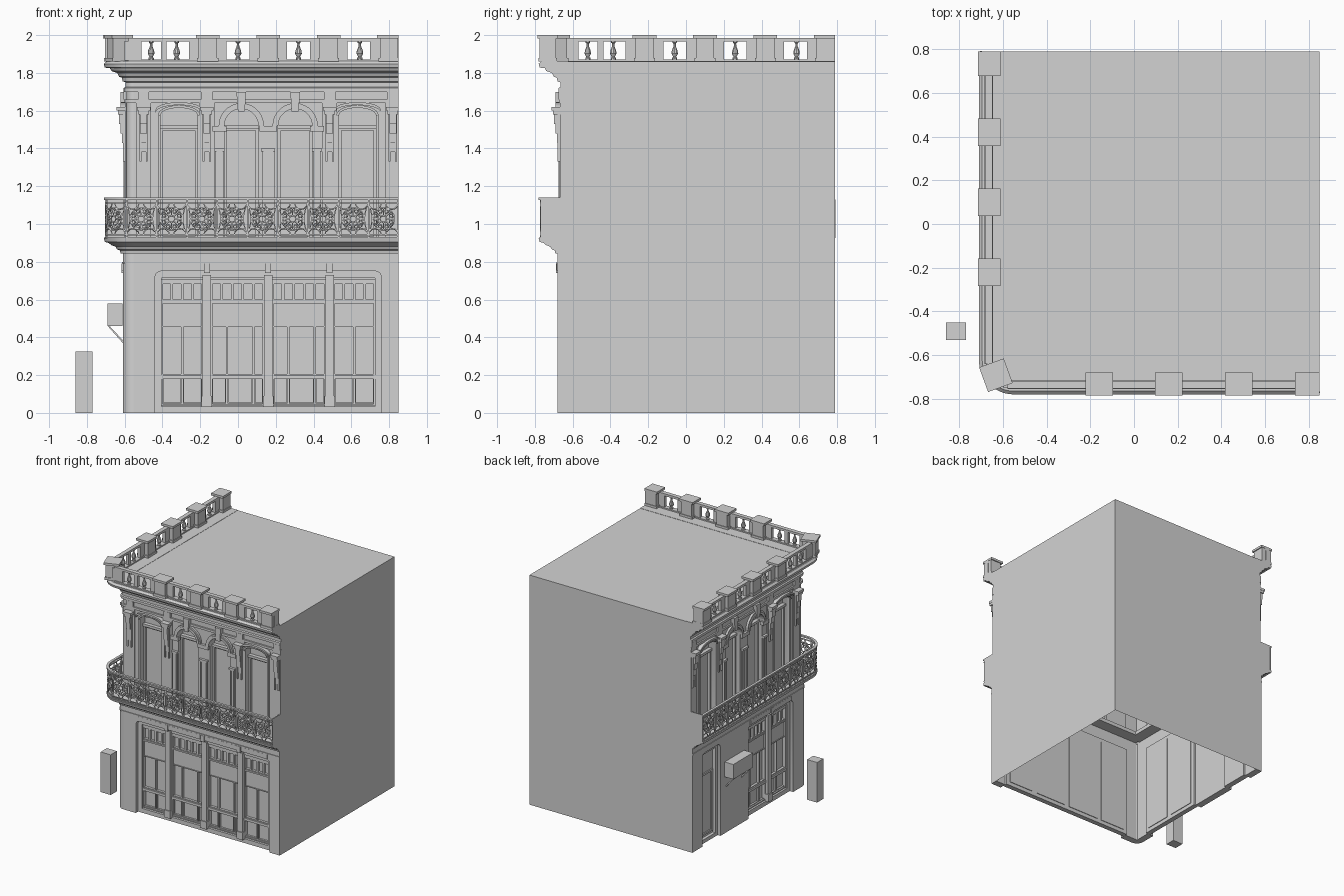
import bpy, bmesh, math
from mathutils import Vector

if "Cube" in bpy.data.objects:
    bpy.data.objects.remove(bpy.data.objects["Cube"])

parts = {}
CX, CY, CR = -0.55, -0.62, 0.06      # rounded street corner of the building
FRONT, LEFT = 0, 1
BOTH = (FRONT, LEFT)
pi = math.pi

def get(name):
    return parts.setdefault(name, bmesh.new())

def place(side, u, n, z):
    # u along the facade from its centre, n outward from the wall face
    return Vector((0.16 + u, -0.68 - n, z)) if side == FRONT else Vector((-0.61 - n, 0.10 + u, z))

def loft(bm, rings, closed=False, caps=True):
    vs = [[bm.verts.new(p) for p in r] for r in rings]
    m = len(vs[0])
    for i in range(len(vs) if closed else len(vs) - 1):
        a, b = vs[i], vs[(i + 1) % len(vs)]
        for j in range(m):
            bm.faces.new((a[j], a[(j + 1) % m], b[(j + 1) % m], b[j]))
    if caps and not closed:
        bm.faces.new(vs[0])
        bm.faces.new(vs[-1][::-1])

def prism(name, side, pts, n0, n1):
    loft(get(name), [[place(side, u, n, z) for u, z in pts] for n in (n0, n1)])

def box(name, side, u0, u1, n0, n1, z0, z1):
    prism(name, side, [(u0, z0), (u1, z0), (u1, z1), (u0, z1)], n0, n1)

def sweep(name, prof, arc_only=False):
    # run an (n, z) profile around both street facades
    rings = []
    if not arc_only:
        rings.append([(0.85, CY - CR - n, z) for n, z in prof])
    for k in range(11):
        t = 1.5 * pi - k * pi / 20
        rings.append([(CX + (CR + n) * math.cos(t), CY + (CR + n) * math.sin(t), z) for n, z in prof])
    if not arc_only:
        rings.append([(CX - CR - n, 0.79, z) for n, z in prof])
    loft(get(name), rings)

def rect(n0, n1, z0, z1):
    return [(n0, z0), (n1, z0), (n1, z1), (n0, z1)]

def arch(c, w, spring, rise, k=14):
    return [(c - w * math.cos(pi * i / k), spring + rise * math.sin(pi * i / k)) for i in range(k + 1)]

def comb(name, side, u0, u1, z0, z1, holes, n0, n1):
    # wall with openings that reach its foot
    pts = [(u0, z0)]
    for h in holes:
        pts += [(h[0][0], z0)] + h + [(h[-1][0], z0)]
    prism(name, side, pts + [(u1, z0), (u1, z1), (u0, z1)], n0, n1)

def frame(name, side, u0, u1, z0, z1, w, n0, n1):
    box(name, side, u0, u0 + w, n0, n1, z0, z1)
    box(name, side, u1 - w, u1, n0, n1, z0, z1)
    box(name, side, u0 + w, u1 - w, n0, n1, z0, z0 + w)
    box(name, side, u0 + w, u1 - w, n0, n1, z1 - w, z1)

def soft_hole(u0, u1, top, r=0.03):
    return [(u0, top - r), (u0 + r * 0.3, top - r * 0.3), (u0 + r, top),
            (u1 - r, top), (u1 - r * 0.3, top - r * 0.3), (u1, top - r)]

# plain party walls and roof, open underneath
bm = get("party_walls_and_roof")
for quad in ([(.85, -.66, 0), (.85, .79, 0), (.85, .79, 1.86), (.85, -.66, 1.86)],
             [(.85, .79, 0), (-.59, .79, 0), (-.59, .79, 1.86), (.85, .79, 1.86)],
             [(-.61, -.66, 1.86), (.85, -.66, 1.86), (.85, .79, 1.86), (-.61, .79, 1.86)]):
    bm.faces.new([bm.verts.new(p) for p in quad])

# ground floor walls
comb("ground_wall", FRONT, -0.71, 0.69, 0, 0.86, [soft_hole(-0.60, 0.60, 0.75)], 0, -0.055)
comb("ground_wall", LEFT, -0.72, 0.69, 0, 0.86,
     [soft_hole(-0.60, -0.03, 0.75), soft_hole(0.33, 0.56, 0.75)], 0, -0.055)
sweep("ground_wall", rect(-0.05, 0, 0, 0.86), True)

# shopfronts
def shop_bay(side, u0, u1, cuts, lights):
    box("shop_glass", side, u0, u1, -0.075, -0.065, 0.03, 0.72)
    frame("shop_frame", side, u0, u1, 0.04, 0.71, 0.008, -0.065, -0.04)
    for z0, z1, n in ((0.18, 0.20, -0.035), (0.46, 0.58, -0.05), (0.58, 0.592, -0.04), (0.69, 0.71, -0.04)):
        box("shop_frame", side, u0, u1, -0.066, n, z0, z1)
    edges = [u0] + [u0 + (u1 - u0) * c for c in cuts] + [u1]
    for a, b in zip(edges, edges[1:]):
        frame("shop_stall_panel", side, a + .004, b - .004, 0.05, 0.185, 0.006, -0.066, -0.05)
        frame("shop_frame", side, a, b, 0.20, 0.46, 0.006, -0.066, -0.045)
    w = (u1 - u0) / lights
    for i in range(lights):
        frame("shop_transom", side, u0 + i * w, u0 + i * w + w, 0.592, 0.69, 0.007, -0.066, -0.045)

def shop(side, u0, u1, bays, posts):
    frame("shop_surround", side, u0, u1, 0, 0.75, 0.035, -0.07, -0.03)
    for b in bays:
        shop_bay(side, *b)
    for p in posts:
        box("shop_post", side, p - .022, p + .022, -0.07, -0.015, 0.03, 0.73)
        box("shop_post", side, p - .028, p + .028, -0.07, -0.008, 0.03, 0.09)
        box("shop_post", side, p - .016, p + .016, -0.02, 0.008, 0.74, 0.79)
    stops = [u0] + list(posts) + [u1]
    for a, b in zip(stops, stops[1:]):
        box("shop_fascia", side, a + .02, b - .02, 0, 0.006, 0.755, 0.79)

outer, mid = (0.5,), (0.3, 0.8)
shop(FRONT, -0.60, 0.60, [(-0.565, -0.345, outer, 4), (-0.303, -0.022, mid, 5),
     (0.022, 0.303, mid, 5), (0.345, 0.565, outer, 4)], (-0.325, 0, 0.325))
shop(LEFT, -0.60, -0.03, [(-0.565, -0.345, outer, 4), (-0.303, -0.065, mid, 5)], (-0.325,))

# side door
box("side_door", LEFT, 0.33, 0.56, -0.07, -0.05, 0, 0.75)
frame("side_door", LEFT, 0.33, 0.56, 0, 0.75, 0.03, -0.06, -0.025)
frame("side_door", LEFT, 0.37, 0.52, 0.05, 0.55, 0.015, -0.06, -0.04)

# upper floor, the same design on both street sides
for s in BOTH:
    wins = [(-0.4725, 0.098, 1.575, 0.04), (-0.1425, 0.09, 1.52, 0.09),
            (0.1425, 0.09, 1.52, 0.09), (0.4725, 0.098, 1.575, 0.04)]
    comb("upper_wall", s, -0.71 if s == FRONT else -0.72, 0.69, 0.90, 1.73, [arch(*w) for w in wins], -0.02, -0.08)
    box("floor_ledge", s, -0.70, 0.69, -0.15, -0.05, 0.85, 0.88)
    for c, w, spring, rise in wins:
        box("window_leaf", s, c - w, c + w, -0.095, -0.075, 0.9, spring + rise + .01)
        frame("window_frame", s, c - w, c + w, 0.92, 1.51, 0.014, -0.08, -0.055)
        box("window_frame", s, c - w, c + w, -0.08, -0.045, 1.505, 1.525)
        # moulded head, keystone
        g = 0.03 if rise > 0.05 else 0.014
        prism("window_head", s, arch(c, w + g, spring, rise + g) + arch(c, w, spring, rise)[::-1], -0.03, -0.003)
        prism("window_head", s, arch(c, w + g * .6, spring, rise + g * .6) + arch(c, w, spring, rise)[::-1], -0.03, 0.004)
        if rise > 0.05:
            prism("keystone", s, [(c - .018, 1.595), (c + .018, 1.595), (c + .026, 1.70), (c - .026, 1.70)], -0.03, 0.012)
        else:
            prism("window_head", s, arch(c, w + .025, 1.605, .04) + arch(c, w + .025, 1.59, .04)[::-1], -0.03, 0.012)
            for e in (-1, 1):
                box("window_architrave", s, c + e * (w + .006) - .006, c + e * (w + .006) + .006, -0.03, -0.01, 0.92, 1.58)
    # small pilasters between the arched windows
    for c, w in ((0, .032), (-0.258, .022), (0.258, .022)):
        box("small_pilaster", s, c - w, c + w, -0.03, -0.01, 0.92, 1.40)
        frame("small_pilaster", s, c - w + .006, c + w - .006, 0.96, 1.385, 0.007, -0.01, -0.004)
        box("small_pilaster", s, c - w - .005, c + w + .005, -0.03, 0, 1.385, 1.40)
        box("impost", s, c - w - .014, c + w + .014, -0.03, 0, 1.49, 1.52)
    # broad pilasters with long tapering consoles
    for c in (-0.66, -0.325, 0.325, 0.66):
        e = min(c + .04, 0.69)
        box("pilaster", s, c - .04, e, -0.03, -0.012, 0.92, 1.64)
        for k in range(5):
            z0, z1 = 1.33 + k * .05, 1.38 + k * .05
            box("console", s, c - .018, c + .018, -0.02, -.012 + .008 * k, z0, z1)
        box("console", s, c - .022, c - .012, -0.02, 0.0, 1.33, 1.58)
        box("console", s, c + .012, c + .022, -0.02, 0.0, 1.33, 1.58)
        box("console", s, c - .028, min(c + .028, .69), -0.02, 0.025, 1.58, 1.60)
        box("console", s, c - .036, min(c + .036, .69), -0.02, 0.032, 1.60, 1.62)
        box("frieze_block", s, c - .03, min(c + .03, .69), -0.02, -0.004, 1.66, 1.70)
sweep("upper_wall", rect(-0.055, -0.02, 0.90, 1.73), True)
sweep("frieze_moulding", rect(-0.03, -0.008, 1.64, 1.658))

# balcony slab and main cornice
sweep("balcony_slab", [(-.055, .845), (.012, .845), (.015, .86), (.03, .865), (.038, .88), (.06, .888),
                       (.075, .90), (.095, .905), (.10, .925), (-.055, .925)])
sweep("belt_moulding", rect(-0.02, 0.005, 0.79, 0.80))
sweep("cornice", [(-.055, 1.70), (-.005, 1.70), (-.005, 1.72), (-.015, 1.725), (-.015, 1.75), (.0, 1.755),
                  (.005, 1.775), (.02, 1.78), (.03, 1.80), (.06, 1.81), (.068, 1.825), (.095, 1.828),
                  (.10, 1.848), (.085, 1.862), (-.055, 1.862)])

# balcony ironwork laid out along the curved rail line
RR = CR + 0.09
ARC = pi / 2 * RR

def rail(s, z):
    if s > ARC / 2:
        return Vector((CX + s - ARC / 2, CY - RR, z))
    if s < -ARC / 2:
        return Vector((CX - RR, CY - s - ARC / 2, z))
    t = 1.25 * pi + s / RR
    return Vector((CX + RR * math.cos(t), CY + RR * math.sin(t), z))

def bars(pts, r=0.003):
    for p, q in zip(pts, pts[1:]):
        p, q = rail(*p), rail(*q)
        d = (q - p).normalized()
        a = d.cross(Vector((0.31, 0.29, 0.9) if abs(d.z) < 0.9 else (1, 0, 0))).normalized() * r
        b = d.cross(a)
        loft(get("balcony_ironwork"), [[o + a + b, o + a - b, o - a - b, o - a + b] for o in (p, q)])

def ring(s, z, r, k, a0=0, a1=2 * pi):
    bars([(s + r * math.cos(a0 + (a1 - a0) * i / k), z + r * math.sin(a0 + (a1 - a0) * i / k)) for i in range(k + 1)])

for z0, z1, w in ((1.128, 1.14, .01), (1.108, 1.114, .004), (0.94, 0.946, .004), (0.922, 0.93, .006)):
    sweep("balcony_rail", rect(.09 - w, .09 + w, z0, z1))
COUNT, ZC = 19, 1.027
s_lo, s_hi = -ARC / 2 - 1.41, ARC / 2 + 1.40
step = (s_hi - s_lo) / COUNT
for i in range(COUNT):
    a = s_lo + i * step
    c = a + step / 2
    ring(c, ZC, 0.058, 18)
    ring(c, ZC, 0.018, 8)
    for k in range(8):
        t = k * pi / 4
        bars([(c + r * math.cos(t), ZC + r * math.sin(t)) for r in (0.018, 0.058)])
        ring(c + .044 * math.cos(t + .39), ZC + .044 * math.sin(t + .39), 0.011, 5)
    for e in (-1, 1):
        ring(c + e * .045, 1.112, 0.034, 6, pi, 2 * pi)
        ring(c + e * .045, 0.942, 0.034, 6, 0, pi)
        bars([(a + e * 0.02 * math.sin(pi * k / 8), 0.945 + 0.165 * k / 8) for k in range(9)] if i else
             [(a + .004, 0.93), (a + .004, 1.13)])
    bars([(a + .003, 0.925), (a + .003, 1.13)], 0.004)
for s in BOTH:
    box("balcony_end_wall", s, 0.682, 0.69, -0.03, 0.09, 0.92, 1.14)

# roof parapet: pedestals, rails and turned balusters
def baluster(s, u):
    bm = get("baluster")
    prof = [(.014, 1.868), (.014, 1.88), (.008, 1.884), (.018, 1.902), (.016, 1.918),
            (.007, 1.94), (.006, 1.955), (.012, 1.96), (.012, 1.968)]
    ctr = place(s, u, .055, 0)
    loft(bm, [[ctr + Vector((r * math.cos(k * pi / 5), r * math.sin(k * pi / 5), z)) for k in range(10)] for r, z in prof])

for s in BOTH:
    box("parapet_rail", s, -0.74, 0.69, .035, .075, 1.86, 1.872)
    box("parapet_rail", s, -0.74, 0.69, .038, .072, 1.966, 1.984)
    for c in (-0.32, 0, 0.32, 0.64):
        e = lambda w: min(c + w, 0.69)
        box("parapet_pedestal", s, c - .048, e(.048), .008, .095, 1.86, 1.985)
        box("parapet_pedestal", s, c - .056, e(.056), .003, .10, 1.86, 1.88)
        box("parapet_pedestal", s, c - .063, e(.063), 0, .105, 1.982, 2.0)
        box("parapet_panel", s, c - .10, e(.10), .042, .068, 1.866, 1.97)
    for u in (-0.62, -0.485, -0.16, 0.16, 0.485):
        baluster(s, u)
    box("parapet_panel", s, -0.568, -0.538, .042, .068, 1.866, 1.97)
    box("parapet_panel", s, -0.76, -0.67, .042, .068, 1.866, 1.97)
for hw, z0, z1 in ((.048, 1.86, 1.985), (.054, 1.86, 1.88), (.06, 1.982, 2.0)):
    rot = [math.radians(a + 20) for a in (45, 135, 225, 315)]
    loft(get("parapet_pedestal"), [[(-.632 + hw * 1.414 * math.cos(t), -.692 + hw * 1.414 * math.sin(t), z)
                                    for t in rot] for z in (z0, z1)])

# bracketed box on the side wall, and free-standing street box
box("wall_box", LEFT, 0.03, 0.28, 0.002, 0.08, 0.46, 0.58)
for u in (0.05, 0.25):
    loft(get("wall_box_bracket"), [[place(LEFT, u + d, n, z) for n, z in
         ((0, .37), (0, .385), (.07, .46), (.08, .46))] for d in (0, .008)])
loft(get("street_box"), [[(-.86, -.53, z), (-.77, -.53, z), (-.77, -.45, z), (-.86, -.45, z)] for z in (0, 0.325)])

# one plain colour for everything
mat = bpy.data.materials.new("plain_grey")
mat.diffuse_color = (0.65, 0.65, 0.65, 1)
mat.use_nodes = True
mat.node_tree.nodes["Principled BSDF"].inputs["Base Color"].default_value = mat.diffuse_color
for name, bm in parts.items():
    if name != "party_walls_and_roof":
        bmesh.ops.recalc_face_normals(bm, faces=bm.faces)
    me = bpy.data.meshes.new(name)
    bm.to_mesh(me)
    bm.free()
    me.materials.append(mat)
    ob = bpy.data.objects.new(name, me)
    bpy.context.collection.objects.link(ob)
    if name in ("balcony_slab", "cornice", "baluster", "ground_wall", "upper_wall", "balcony_rail"):
        ob.select_set(True)
        bpy.context.view_layer.objects.active = ob
bpy.ops.object.shade_smooth_by_angle(angle=math.radians(30))
